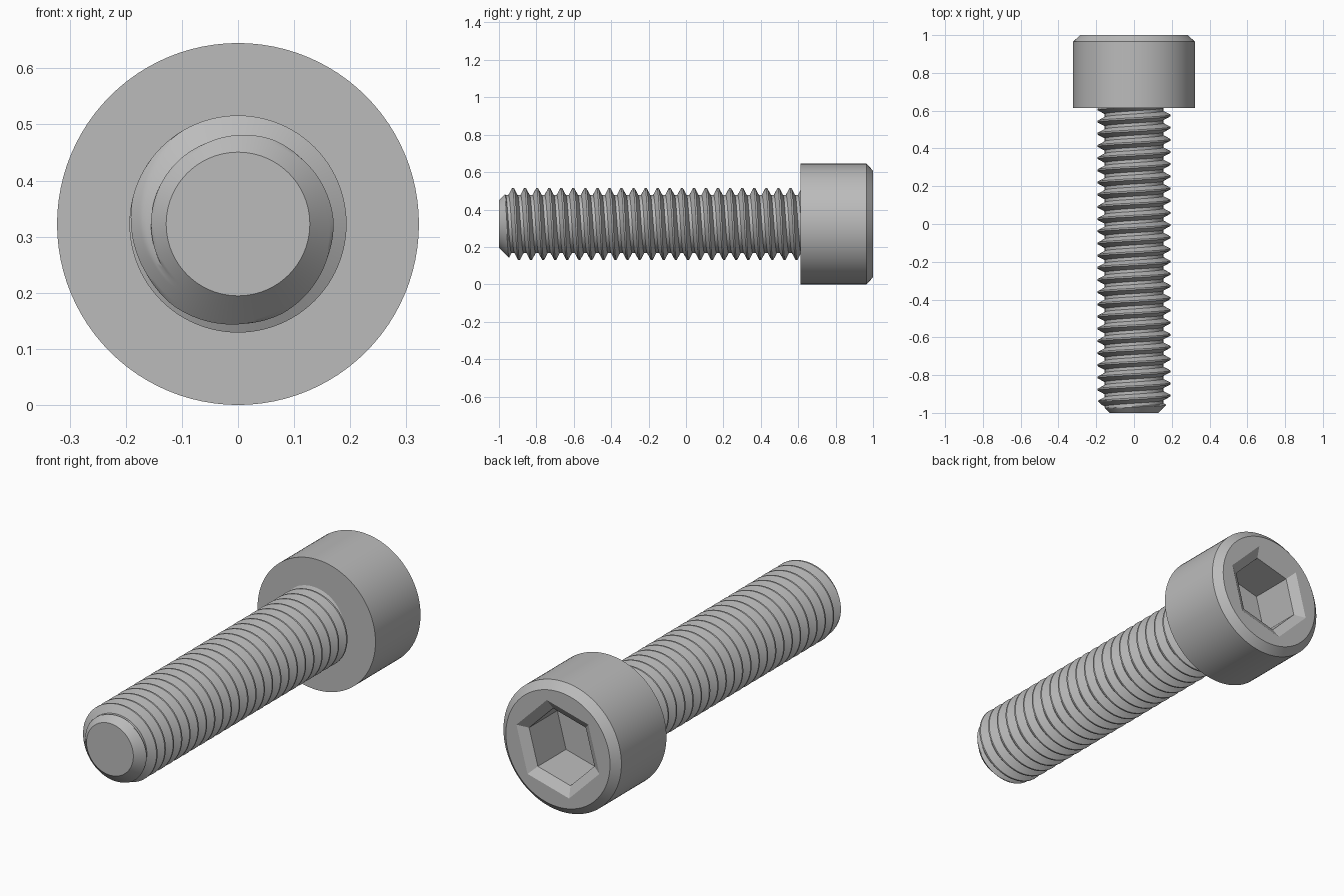
import bpy, bmesh, math

if "Cube" in bpy.data.objects:
    bpy.data.objects.remove(bpy.data.objects["Cube"], do_unlink=True)

HEAD_R, SHANK_R, ROOT_R, TIP_R = 0.3225, 0.1935, 0.155, 0.128
UNDERSIDE = 0.613
PITCH = 0.0645
SEG, STEPS = 96, 16          # sides around, profile samples per thread turn

steel = bpy.data.materials.new("steel_grey")
steel.use_nodes = True
colour = (0.5, 0.5, 0.5, 1)
steel.diffuse_color = colour
steel.node_tree.nodes["Principled BSDF"].inputs["Base Color"].default_value = colour


def at(r, y, a):
    """Point at radius r and angle a around the screw axis."""
    return (r * math.sin(a), y, HEAD_R + r * math.cos(a))


def skin(bm, rows):
    for low, high in zip(rows, rows[1:]):
        for i in range(len(low) - 1):
            bm.faces.new((low[i], low[i + 1], high[i + 1], high[i]))


def finish(bm, name):
    bmesh.ops.recalc_face_normals(bm, faces=bm.faces)
    mesh = bpy.data.meshes.new(name)
    bm.to_mesh(mesh)
    bm.free()
    mesh.materials.append(steel)
    ob = bpy.data.objects.new(name, mesh)
    bpy.context.collection.objects.link(ob)
    bpy.ops.object.select_all(action='DESELECT')
    bpy.context.view_layer.objects.active = ob
    ob.select_set(True)
    bpy.ops.object.shade_smooth_by_angle(angle=math.radians(30))


# Head: round rings outside, then hexagonal rings down into the socket
def hexagon(a):
    side = math.radians(60)
    return math.cos(side / 2) / math.cos((a - side / 4) % side - side / 2)


bm = bmesh.new()
rings = []
for r, y, is_hex in ((HEAD_R, UNDERSIDE, False), (HEAD_R, 0.965, False),
                     (0.285, 1, False), (0.235, 1, True),
                     (0.185, 0.97, True), (0.185, 0.75, True)):
    ring = []
    for i in range(SEG):
        a = math.tau * i / SEG
        ring.append(bm.verts.new(at(r * (hexagon(a) if is_hex else 1), y, a)))
    rings.append(ring)
skin(bm, [ring + ring[:1] for ring in rings])
bm.faces.new(rings[0])       # underside
bm.faces.new(rings[-1])      # socket floor
finish(bm, "socket_head")


# Threaded shank: helical surface with flat crests and roots, chamfered tip
def thread_radius(t):
    d = abs((t + 0.5) % 1 - 0.5)             # distance from the crest in turns
    f = min(max((d - 1 / 16) / (5 / 16), 0), 1)
    return SHANK_R + (ROOT_R - SHANK_R) * f


bm = bmesh.new()
rows = []
turns = 28
end = UNDERSIDE + 0.012
for j in range(turns * STEPS + 1):
    t = j / STEPS - 3
    row = []
    for i in range(SEG + 1):
        a = math.tau * i / SEG
        y = -0.925 + PITCH * (t + i / SEG)
        r = thread_radius(t)
        if y >= end:
            y, r = end, TIP_R
        y = max(y, -1)
        row.append(bm.verts.new(at(min(r, TIP_R + y + 1), y, a)))
    rows.append(row)
skin(bm, rows)
bmesh.ops.remove_doubles(bm, verts=bm.verts, dist=0.00005)
bmesh.ops.holes_fill(bm, edges=[e for e in bm.edges if e.is_boundary], sides=0)
finish(bm, "threaded_shank")
